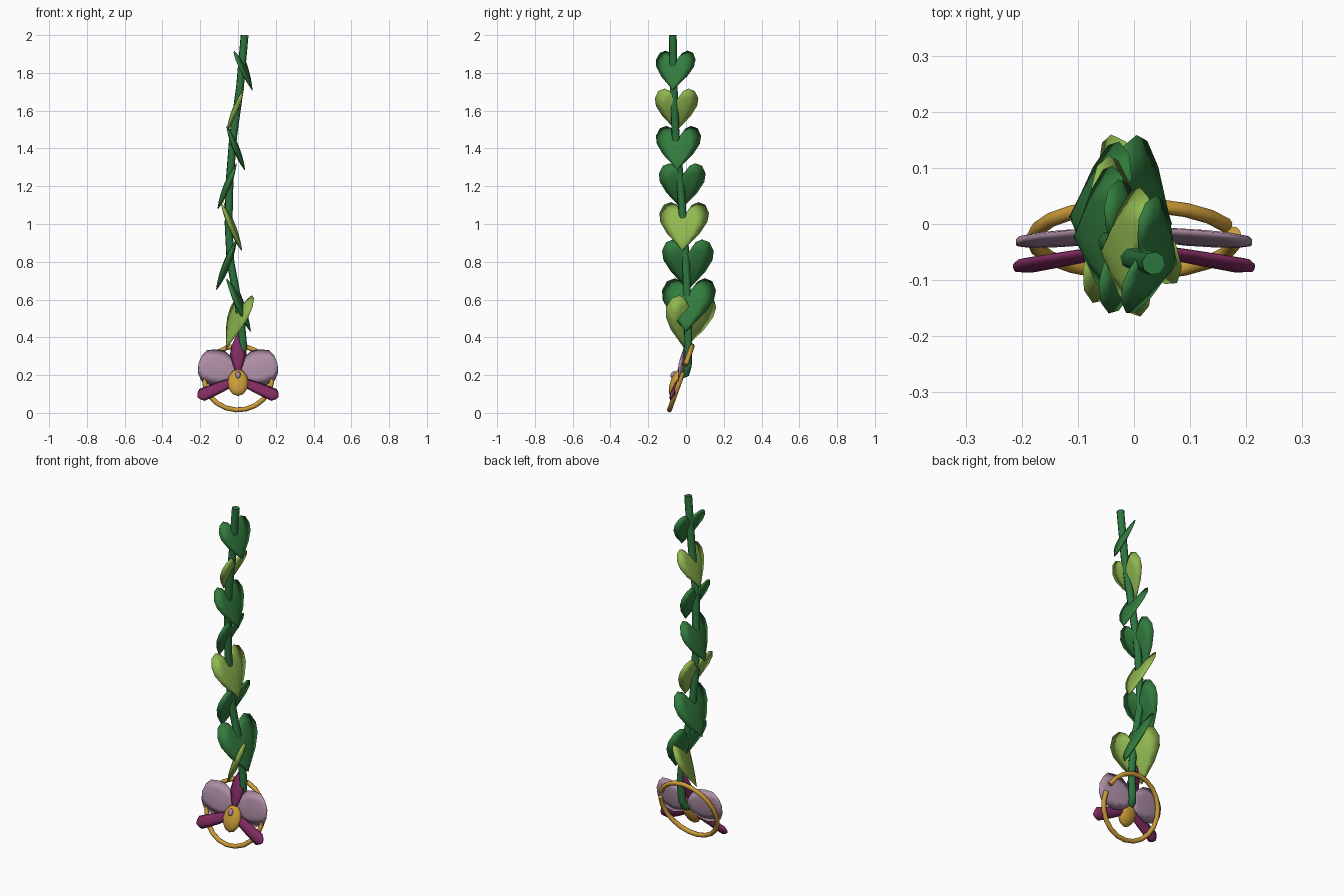
import bpy, bmesh, math
from mathutils import Matrix, Vector

if "Cube" in bpy.data.objects:
    bpy.data.objects.remove(bpy.data.objects["Cube"])


def material(name, rgb):
    m = bpy.data.materials.new(name)
    m.use_nodes = True
    m.diffuse_color = (*rgb, 1)
    m.node_tree.nodes["Principled BSDF"].inputs["Base Color"].default_value = (*rgb, 1)
    return m


STEM = material("stem green", (0.026, 0.18, 0.05))
DARK = material("dark leaf green", (0.032, 0.2, 0.048))
LIGHT = material("light leaf green", (0.28, 0.48, 0.08))
MAUVE = material("pale mauve", (0.42, 0.27, 0.38))
MAGENTA = material("deep magenta", (0.22, 0.025, 0.12))
GOLD = material("gold", (0.6, 0.33, 0.04))


def finish(bm, name, mat, matrix):
    me = bpy.data.meshes.new(name)
    bm.to_mesh(me)
    bm.free()
    ob = bpy.data.objects.new(name, me)
    bpy.context.collection.objects.link(ob)
    me.materials.append(mat)
    me.shade_smooth()
    ob.matrix_world = matrix


def frame(origin, up, normal):
    """Matrix with local Y along the blade and local Z out of its face."""
    y = up.normalized()
    x = y.cross(normal).normalized()
    z = x.cross(y)
    return Matrix.Translation(origin) @ Matrix((x, y, z)).transposed().to_4x4()


def blade(name, rows, size, thick, mat, matrix):
    """Ridged pillow; each row is (rib height, half width, edge height)."""
    bm = bmesh.new()
    rings = []
    for rib, w, edge in rows:
        ring = []
        # once across the front, then back along the rear
        for s, depth in ((-1, 0), (-0.5, 0.65), (0, 1), (0.5, 0.65),
                         (1, 0), (0.5, -0.65), (0, -1), (-0.5, -0.65)):
            h = rib + (edge - rib) * abs(s)
            ring.append(bm.verts.new((s * w * size, h * size, depth * thick * math.sqrt(w))))
        rings.append(ring)
    for a, b in zip(rings, rings[1:]):
        for i in range(8):
            j = (i + 1) % 8
            bm.faces.new((a[i], b[i], b[j], a[j]))
    bm.faces.new(rings[0])
    bm.faces.new(rings[-1])
    bmesh.ops.recalc_face_normals(bm, faces=bm.faces)
    finish(bm, name, mat, matrix)


def tube(name, points, radius, mat):
    cu = bpy.data.curves.new(name, "CURVE")
    cu.dimensions = "3D"
    cu.bevel_depth = radius
    cu.bevel_resolution = 2
    cu.use_fill_caps = True
    sp = cu.splines.new("POLY")
    sp.points.add(len(points) - 1)
    for p, co in zip(sp.points, points):
        p.co = (*co, 1)
    cu.materials.append(mat)
    ob = bpy.data.objects.new(name, cu)
    bpy.context.collection.objects.link(ob)


# Hanging stem, curling forward into the flower
STEM_PATH = [Vector(p) for p in (
    (0.035, -0.07, 2.0), (0.01, -0.065, 1.72), (-0.025, -0.055, 1.47),
    (-0.045, -0.03, 1.22), (-0.05, -0.015, 1.0), (-0.04, 0, 0.8),
    (-0.01, 0.005, 0.64), (0.015, 0.01, 0.5), (0.027, 0.012, 0.36),
    (0.02, 0.01, 0.25), (0.01, 0.0, 0.21), (0, -0.03, 0.2))]
tube("stem", STEM_PATH, 0.021, STEM)


def stem_x(z):
    for a, b in zip(STEM_PATH, STEM_PATH[1:]):
        if b.z <= z <= a.z:
            return b.x + (a.x - b.x) * (z - b.z) / (a.z - b.z)


# Heart leaves alternating from side to side
HEART = [(0, 0.05, 0.06), (-0.04, 0.3, 0.46), (-0.1, 0.55, 0.58), (-0.2, 0.84, 0.46),
         (-0.4, 1, 0.1), (-0.65, 0.95, -0.28), (-0.95, 0.66, -0.78),
         (-1.22, 0.32, -1.16), (-1.52, 0.01, -1.51)]
# notch height, centre y, half width, side, yaw, colour
LEAVES = [(1.86, -0.055, 0.108, 1, -14, DARK), (1.655, -0.05, 0.115, -1, 0, LIGHT),
          (1.455, -0.04, 0.12, 1, -4, DARK), (1.255, -0.02, 0.124, -1, 3, DARK),
          (1.045, -0.01, 0.132, 1, -6, LIGHT), (0.845, 0.01, 0.137, -1, -2, DARK),
          (0.635, 0.015, 0.145, 1, -10, DARK), (0.545, 0.025, 0.145, -1, 24, LIGHT)]
TILT = math.radians(22)
for i, (z, y, size, side, yaw, mat) in enumerate(LEAVES):
    turn = Matrix.Rotation(math.radians(yaw), 3, "Z")
    up = turn @ Vector((-side * math.sin(TILT), 0, math.cos(TILT)))
    out = turn @ Vector((side * math.cos(TILT), 0, math.sin(TILT)))
    origin = Vector((stem_x(z) - side * 0.006, y, z))
    blade(f"heart_leaf_{i + 1}", HEART, size, size * 0.15, mat, frame(origin, up, out))

# Tilted flower frame: across, up the face, out of the face
ACROSS = Vector((1, 0, 0))
UP = Vector((0, 0.336, 0.942))
OUT = Vector((0, -0.942, 0.336))
CENTRE = Vector((0, -0.027, 0.185))


def flower_dir(a, u, o):
    return ACROSS * a + UP * u + OUT * o


def flower_point(a, u, o):
    return CENTRE + flower_dir(a, u, o)


# Open gold hoop behind the flower
tube("gold_hoop", [flower_point(0.18 * math.cos(t), 0.18 * math.sin(t), 0)
                   for t in (math.radians(24 + 346 * k / 20) for k in range(21))], 0.013, GOLD)

# Sepals
SEPAL = [(0, 0.3, 0), (0.9, 0.65, 0.9), (2.6, 0.85, 2.6), (4.2, 0.95, 4.2),
         (5.6, 1, 5.7), (6.3, 0.5, 6.2), (6.4, 0.1, 6.4)]
DORSAL = [(0, 0.1, 0), (1.2, 0.6, 1.2), (2.6, 1, 2.6), (3.7, 0.8, 3.7),
          (4.7, 0.4, 4.7), (5.3, 0.05, 5.3)]
blade("upper_sepal", DORSAL, 0.043, 0.014, MAGENTA,
      frame(flower_point(0, 0.01, 0.018), flower_dir(0, 1, 0.06), OUT))
PETAL = [(0, 0.3, 0), (0.35, 0.72, 0.4), (0.8, 1, 0.9), (1.35, 1, 1.35),
         (1.8, 0.85, 1.85), (2.1, 0.5, 2.08), (2.17, 0.08, 2.16)]
PETAL_OUT = Vector((0, -0.98, 0.15))
for side, label in ((1, "left"), (-1, "right")):
    blade(f"{label}_lower_sepal", SEPAL, 0.036, 0.012, MAGENTA,
          frame(flower_point(side * 0.005, -0.015, 0.01),
                flower_dir(side * 0.91, -0.42, 0.02), OUT))
    # Broad petals, standing more upright than the rest of the flower
    blade(f"{label}_petal", PETAL, 0.098, 0.013, MAUVE,
          frame(Vector((side * 0.002, -0.018, 0.215)),
                Vector((side * 0.97, -0.06, 0.2)), PETAL_OUT))


def ball(name, at, radii, mat):
    bm = bmesh.new()
    bmesh.ops.create_uvsphere(bm, u_segments=12, v_segments=8, radius=1)
    bmesh.ops.scale(bm, vec=radii, verts=bm.verts)
    finish(bm, name, mat, frame(flower_point(*at), UP, OUT))


# Lip and column at the flower centre
ball("lip", (0, -0.032, 0.018), (0.055, 0.076, 0.028), GOLD)
ball("column", (0, 0.002, 0.043), (0.014, 0.021, 0.014), MAUVE)
